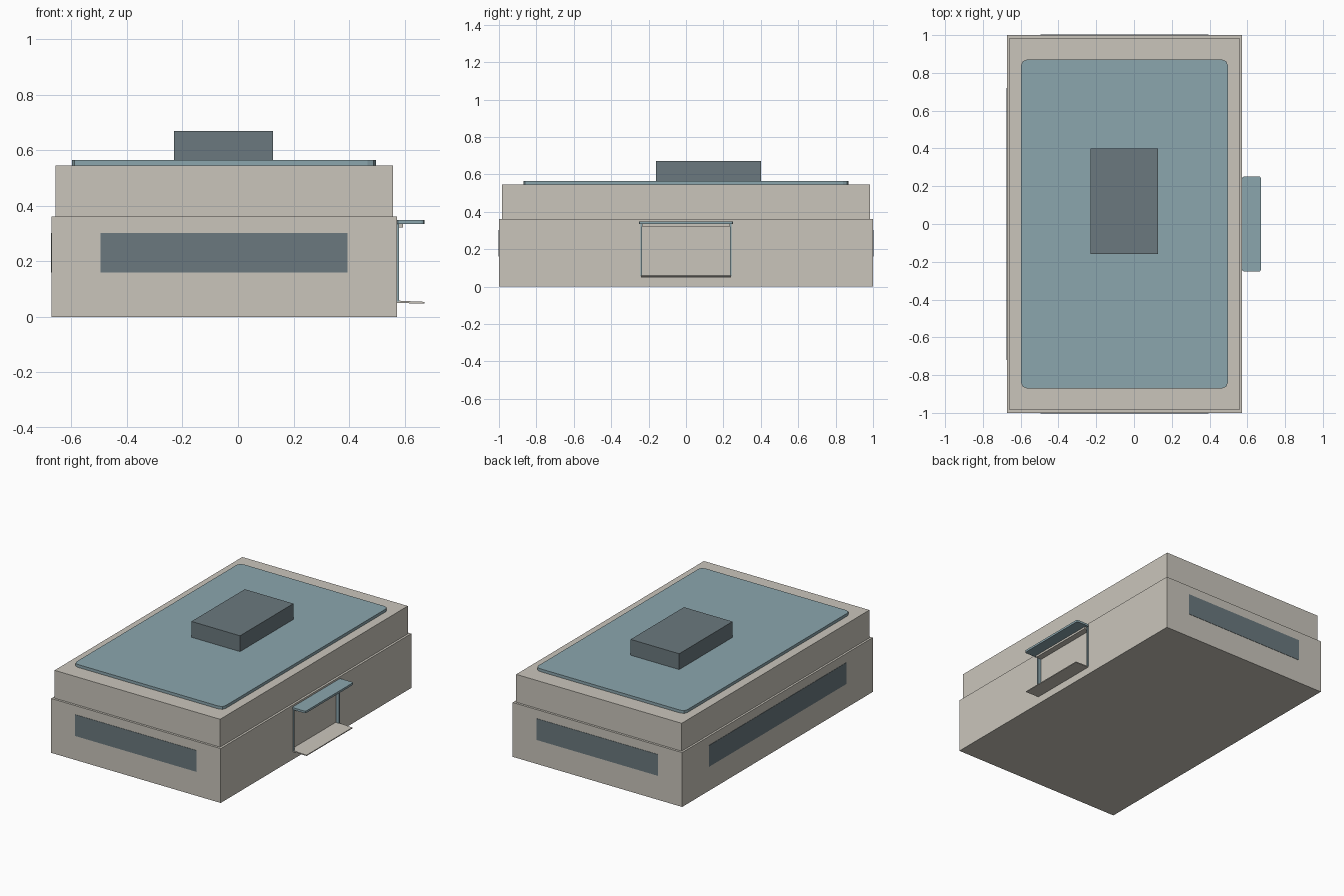
import bpy
import bmesh
from mathutils import Vector

cube = bpy.data.objects.get("Cube")
if cube:
    bpy.data.objects.remove(cube, do_unlink=True)


def make_material(name, rgb):
    mat = bpy.data.materials.new(name)
    mat.use_nodes = True
    mat.diffuse_color = (*rgb, 1)
    mat.node_tree.nodes["Principled BSDF"].inputs["Base Color"].default_value = (*rgb, 1)
    return mat


beige = make_material("beige wall", (0.59, 0.56, 0.50))
blue = make_material("blue grey roof", (0.26, 0.38, 0.42))
slate = make_material("dark slate", (0.145, 0.19, 0.21))


def add_object(name, bm, mat):
    mesh = bpy.data.meshes.new(name)
    bm.to_mesh(mesh)
    bm.free()
    mesh.materials.append(mat)
    obj = bpy.data.objects.new(name, mesh)
    bpy.context.collection.objects.link(obj)
    return obj


def box(name, x, y, z, mat, corner=0):
    """Box from (min, max) pairs, with optional rounded vertical corners."""
    bm = bmesh.new()
    bmesh.ops.create_cube(bm, size=1)
    lo, hi = (Vector(v) for v in zip(x, y, z))
    for v in bm.verts:
        v.co = (lo + hi) / 2 + v.co * (hi - lo)
    if corner:
        upright = [e for e in bm.edges
                   if abs(e.verts[0].co.z - e.verts[1].co.z) > 1e-4]
        bmesh.ops.bevel(bm, geom=upright, offset=corner, segments=2,
                        profile=0.5, affect='EDGES')
    return add_object(name, bm, mat)


# Stacked building volumes
WALL = 0.573
base = box("lower_storey", (-0.672, WALL), (-1, 1), (0, 0.361), beige)
box("upper_storey", (-0.658, 0.558), (-0.985, 0.985), (0.361, 0.546), beige)
box("roof_slab", (-0.598, 0.497), (-0.87, 0.87), (0.546, 0.565), blue, 0.03)
box("rooftop_unit", (-0.23, 0.127), (-0.16, 0.4), (0.565, 0.67), slate)

# Long windows on the front, back and blind side
for name, side in (("front_window", -1), ("back_window", 1)):
    box(name, (-0.495, 0.395), sorted((side * 0.999, side * 1.002)),
        (0.16, 0.302), slate)
box("side_window", (-0.674, -0.671), (-0.72, 0.72), (0.16, 0.302), slate)

# Shallow doorway recess
cutter = box("doorway_cutter", (0.55, 0.7), (-0.24, 0.24), (0.055, 0.335), beige)
cutter.hide_render = True
cutter.hide_set(True)
cut = base.modifiers.new("doorway", 'BOOLEAN')
cut.operation = 'DIFFERENCE'
cut.solver = 'EXACT'
cut.object = cutter

# Door panel sheet facing into the building
bm = bmesh.new()
corners = [(0.555, y, z) for y, z in
           ((-0.24, 0.055), (-0.24, 0.335), (0.24, 0.335), (0.24, 0.055))]
bm.faces.new([bm.verts.new(c) for c in corners])
add_object("door_panel", bm, beige)

# Door frame, lintel and canopy
for name, side in (("front_jamb", -1), ("back_jamb", 1)):
    box(name, (0.551, 0.58), sorted((side * 0.234, side * 0.242)),
        (0.055, 0.336), blue)
box("door_lintel", (0.552, 0.595), (-0.234, 0.234), (0.322, 0.336), beige)
box("door_canopy", (WALL, 0.672), (-0.252, 0.252), (0.335, 0.349), blue, 0.01)

# Thin entrance step, tapering outward
bm = bmesh.new()
profile = [(0.552, 0.05), (0.672, 0.048), (0.672, 0.054), (0.6, 0.057), (0.552, 0.06)]
face = bm.faces.new([bm.verts.new((x, -0.24, z)) for x, z in profile])
extruded = bmesh.ops.extrude_face_region(bm, geom=[face])["geom"]
bmesh.ops.translate(bm, vec=(0, 0.48, 0),
                    verts=[g for g in extruded if isinstance(g, bmesh.types.BMVert)])
bmesh.ops.recalc_face_normals(bm, faces=bm.faces)
add_object("entrance_step", bm, beige)
